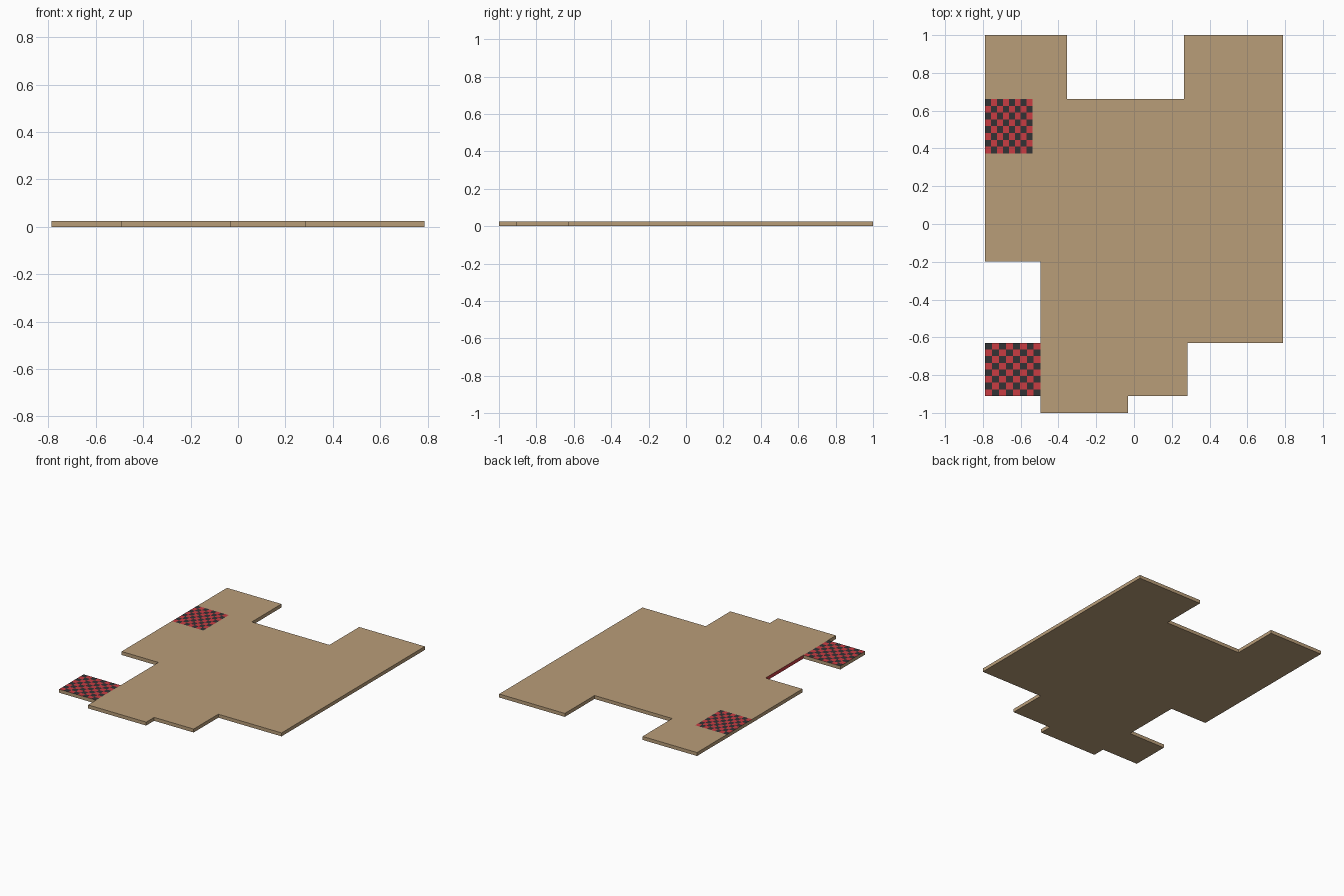
import bpy, bmesh

if "Cube" in bpy.data.objects:
    bpy.data.objects.remove(bpy.data.objects["Cube"])

THICK = 0.025


def material(name, rgb):
    m = bpy.data.materials.new(name)
    m.diffuse_color = (*rgb, 1.0)
    m.use_nodes = True
    m.node_tree.nodes["Principled BSDF"].inputs["Base Color"].default_value = m.diffuse_color
    return m


MATS = [material("tan", (0.485, 0.337, 0.191)),
        material("red", (0.578, 0.045, 0.055)),
        material("charcoal", (0.032, 0.032, 0.035))]


def finish(name, bm):
    bmesh.ops.remove_doubles(bm, verts=bm.verts, dist=1e-5)
    mesh = bpy.data.meshes.new(name)
    bm.to_mesh(mesh)
    bm.free()
    for m in MATS:
        mesh.materials.append(m)
    ob = bpy.data.objects.new(name, mesh)
    bpy.context.collection.objects.link(ob)
    return ob


def prism(bm, outline, open_sides=(), red_sides=(), top=True):
    """Counter-clockwise outline raised to THICK; hidden joints stay open."""
    lo = [bm.verts.new((x, y, 0)) for x, y in outline]
    hi = [bm.verts.new((x, y, THICK)) for x, y in outline]
    bm.faces.new(lo[::-1])
    if top:
        bm.faces.new(hi)
    for i in range(len(outline)):
        if i in open_sides:
            continue
        j = (i + 1) % len(outline)
        f = bm.faces.new((lo[i], lo[j], hi[j], hi[i]))
        f.material_index = 1 if i in red_sides else 0


def checker_block(name, x0, x1, y0, y1, open_sides, n=8):
    """Block with tan sides and a red and charcoal checkered top."""
    bm = bmesh.new()
    prism(bm, [(x0, y0), (x1, y0), (x1, y1), (x0, y1)], open_sides, top=False)
    dx, dy = (x1 - x0) / n, (y1 - y0) / n
    for i in range(n):
        for j in range(n):
            x, y = x0 + i * dx, y0 + j * dy
            f = bm.faces.new([bm.verts.new((a, b, THICK)) for a, b in
                              ((x, y), (x + dx, y), (x + dx, y + dy), (x, y + dy))])
            f.material_index = 2 if (i + j) % 2 else 1
    return finish(name, bm)


# Main floor slab, with a notch on the left edge for the inlaid checker
L, R = -0.788, 0.788
outline = [(-0.494, -1), (-0.031, -1), (-0.031, -0.91), (0.284, -0.91),
           (0.284, -0.63), (R, -0.63), (R, 1), (0.265, 1), (0.265, 0.662),
           (-0.354, 0.662), (-0.354, 1), (L, 1),
           (L, 0.662), (-0.537, 0.662), (-0.537, 0.373), (L, 0.373),
           (L, -0.199), (-0.494, -0.199), (-0.494, -0.63), (-0.494, -0.91)]
bm = bmesh.new()
prism(bm, outline, open_sides=(12, 13, 14, 18), red_sides=(17,))
finish("floor_slab", bm)

# Checkered areas: one inlaid in the slab, one projecting from its side
checker_block("inlaid_checker_floor", L, -0.537, 0.373, 0.662, (0, 1, 2))
checker_block("side_checker_floor", L, -0.494, -0.91, -0.63, (1,))
